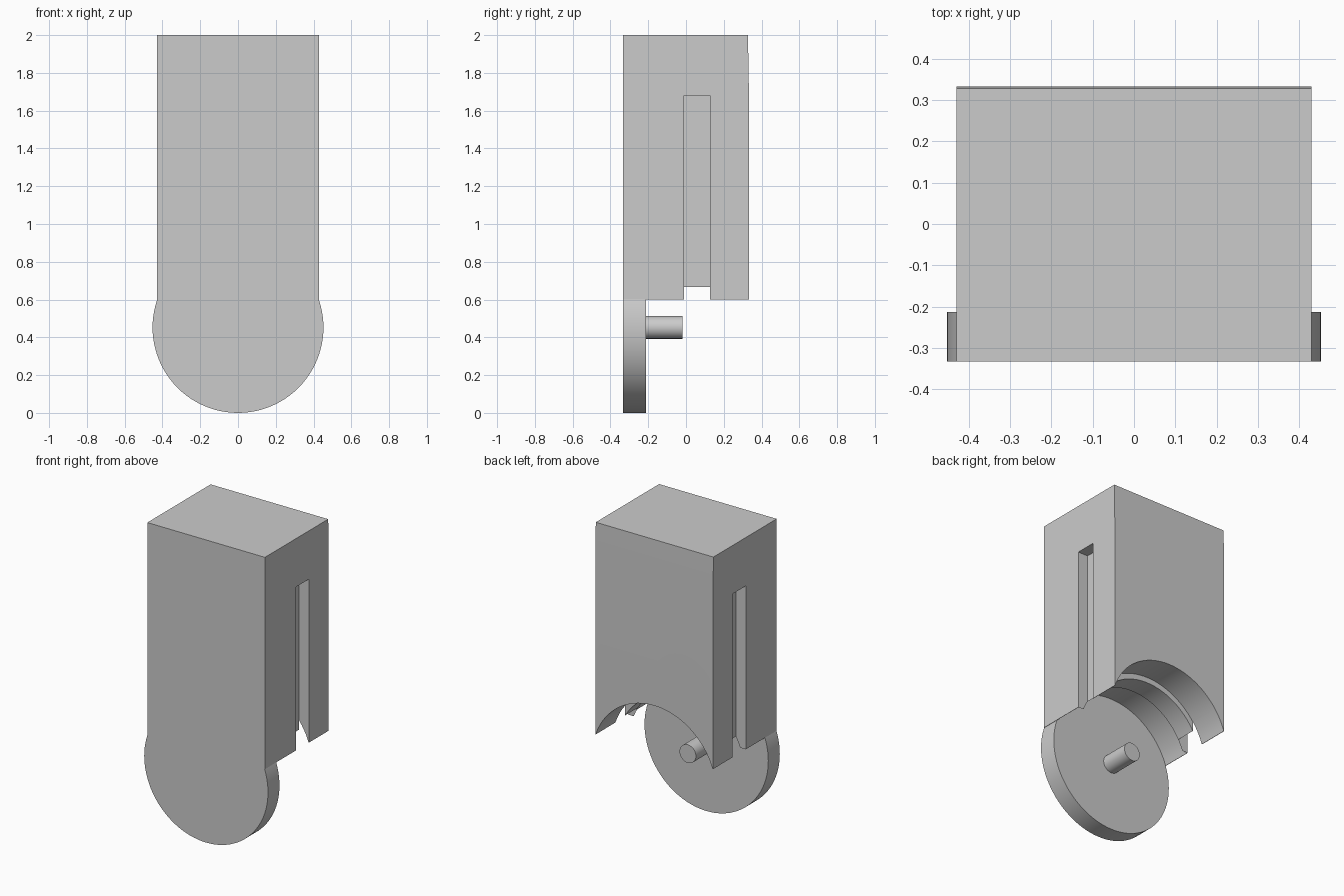
import bpy, bmesh, math

if "Cube" in bpy.data.objects:
    bpy.data.objects.remove(bpy.data.objects["Cube"])

grey = bpy.data.materials.new("plain grey")
grey.diffuse_color = (0.6, 0.6, 0.6, 1)
grey.use_nodes = True
grey.node_tree.nodes["Principled BSDF"].inputs["Base Color"].default_value = grey.diffuse_color

ZC = 0.4525          # wheel axis height, also the wheel radius
FRONT, BACK = -0.333, 0.333
PLATE = -0.213       # rear face of the wheel disc
SLOT0, SLOT1 = -0.01, 0.126


def finish(name, bm):
    bmesh.ops.recalc_face_normals(bm, faces=bm.faces)
    me = bpy.data.meshes.new(name)
    bm.to_mesh(me)
    bm.free()
    me.materials.append(grey)
    ob = bpy.data.objects.new(name, me)
    bpy.context.collection.objects.link(ob)
    return ob


def extrude(name, points, offset):
    bm = bmesh.new()
    face = bm.faces.new([bm.verts.new(p) for p in points])
    geo = bmesh.ops.extrude_face_region(bm, geom=[face])["geom"]
    bmesh.ops.translate(bm, vec=offset,
                        verts=[v for v in geo if isinstance(v, bmesh.types.BMVert)])
    return finish(name, bm)


def rod(name, r, y0, y1, n=96):
    ring = [(r * math.cos(2 * math.pi * i / n), y0, ZC + r * math.sin(2 * math.pi * i / n))
            for i in range(n)]
    return extrude(name, ring, (0, y1 - y0, 0))


def box(name, x0, x1, y0, y1, z0, z1):
    return extrude(name, [(x0, y0, z0), (x1, y0, z0), (x1, y1, z0), (x0, y1, z0)],
                   (0, 0, z1 - z0))


def apply_boolean(target, other, operation):
    m = target.modifiers.new("bool", 'BOOLEAN')
    m.operation, m.object, m.solver = operation, other, 'EXACT'
    bpy.context.view_layer.objects.active = target
    bpy.ops.object.modifier_apply(modifier=m.name)
    bpy.data.objects.remove(other)


# Block with a faint taper at the top of its back
body = extrude("body", [(-0.43, FRONT, 0.6), (-0.43, BACK, 0.6), (-0.43, BACK, 1.7),
                        (-0.43, 0.328, 2), (-0.43, FRONT, 2)], (0.86, 0, 0))

# Side slots
for s in (-1, 1):
    x = sorted((s * 0.357, s * 0.6))
    apply_boolean(body, box("slot_cutter", *x, SLOT0, SLOT1, 0.3, 1.68), 'DIFFERENCE')

# Arched underside, tighter around the narrow middle core
for r, y0, y1 in ((ZC, PLATE, SLOT0), (0.416, SLOT0 - 0.05, SLOT1 + 0.05), (ZC, SLOT1, 0.5)):
    apply_boolean(body, rod("arch_cutter", r, y0, y1), 'DIFFERENCE')

# Front disc and its axle pin
apply_boolean(body, rod("disc", ZC, FRONT, PLATE), 'UNION')
pin = rod("axle_pin", 0.06, PLATE - 0.01, -0.018, 48)

for ob in (body, pin):
    bpy.ops.object.select_all(action='DESELECT')
    ob.select_set(True)
    bpy.context.view_layer.objects.active = ob
    bpy.ops.object.shade_smooth_by_angle(angle=math.radians(30))
